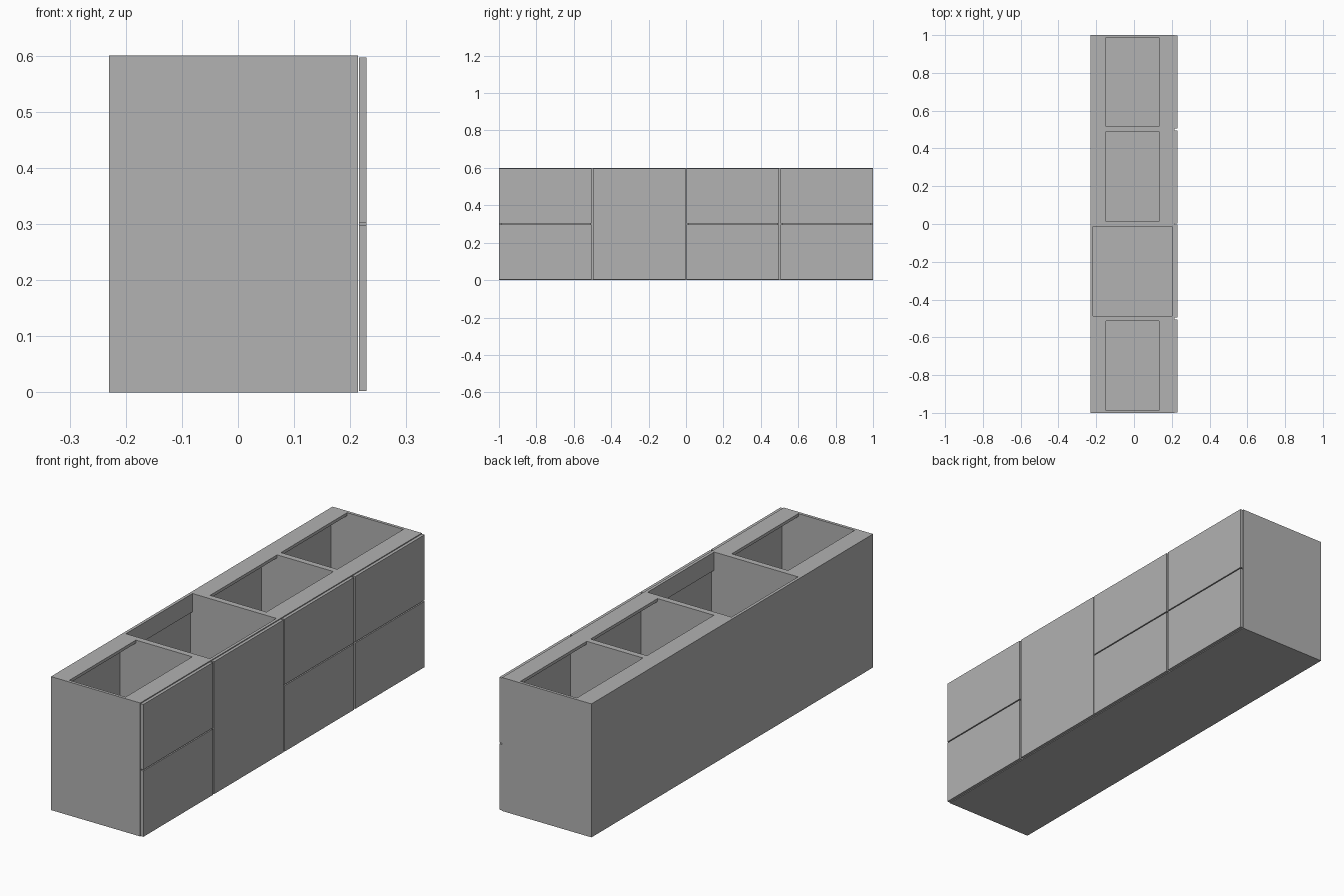
import bpy
import bmesh
from mathutils import Matrix, Vector

cube = bpy.data.objects.get("Cube")
if cube:
    bpy.data.objects.remove(cube, do_unlink=True)

grey = bpy.data.materials.new("plain_grey")
grey.use_nodes = True
COLOUR = (0.445, 0.445, 0.445, 1)
grey.diffuse_color = COLOUR
grey.node_tree.nodes["Principled BSDF"].inputs["Base Color"].default_value = COLOUR


def panel(name, x, y, z):
    """Flat board spanning the given (low, high) ranges."""
    lo, hi = Vector((x[0], y[0], z[0])), Vector((x[1], y[1], z[1]))
    bm = bmesh.new()
    bmesh.ops.create_cube(bm, size=1)
    size = Matrix.Diagonal((hi - lo).to_4d())
    size[3][3] = 1
    bm.transform(Matrix.Translation((lo + hi) / 2) @ size)
    mesh = bpy.data.meshes.new(name)
    bm.to_mesh(mesh)
    bm.free()
    mesh.materials.append(grey)
    obj = bpy.data.objects.new(name, mesh)
    bpy.context.collection.objects.link(obj)
    return obj


# Shared cabinet dimensions
BACK, FRONT = -0.23, 0.214
HEIGHT, BOARD, SKIN, RAIL = 0.6, 0.0135, 0.003, 0.082
INNER = BACK + SKIN
FACE = (0.2155, 0.229)


def cabinet(label, y0, y1, open_top):
    # Carcass: two sides, floor and thin back
    inside = (y0 + BOARD, y1 - BOARD)
    panel(label + "_side_near", (INNER, FRONT), (y0, inside[0]), (0, HEIGHT))
    panel(label + "_side_far", (INNER, FRONT), (inside[1], y1), (0, HEIGHT))
    panel(label + "_floor", (INNER, FRONT), inside, (0, BOARD))
    panel(label + "_back", (BACK, INNER), (y0, y1), (0, HEIGHT))

    # Top rails: upright for the open cabinet, flat for drawer cabinets
    width, depth = (BOARD, RAIL) if open_top else (RAIL, BOARD)
    z = (HEIGHT - depth, HEIGHT)
    panel(label + "_back_rail", (INNER, BACK + width), inside, z)
    panel(label + "_front_rail", (FRONT - width, FRONT), inside, z)


def fronts(label, y, single):
    # One door, or two drawer fronts with a narrow gap
    if single:
        panel(label + "_door", FACE, y, (0.002, 0.597))
    else:
        panel(label + "_lower_drawer_front", FACE, y, (0.002, 0.298))
        panel(label + "_upper_drawer_front", FACE, y, (0.303, 0.597))


UNITS = [
    ("first_cabinet", -1.0, -0.5, (-0.999, -0.506), False),
    ("sink_cabinet", -0.5, 0.0, (-0.496, -0.003), True),
    ("third_cabinet", 0.0, 0.503, (0.002, 0.496), False),
    ("fourth_cabinet", 0.503, 1.0, (0.506, 0.999), False),
]
for label, y0, y1, face_y, is_sink in UNITS:
    cabinet(label, y0, y1, is_sink)
    fronts(label, face_y, is_sink)
